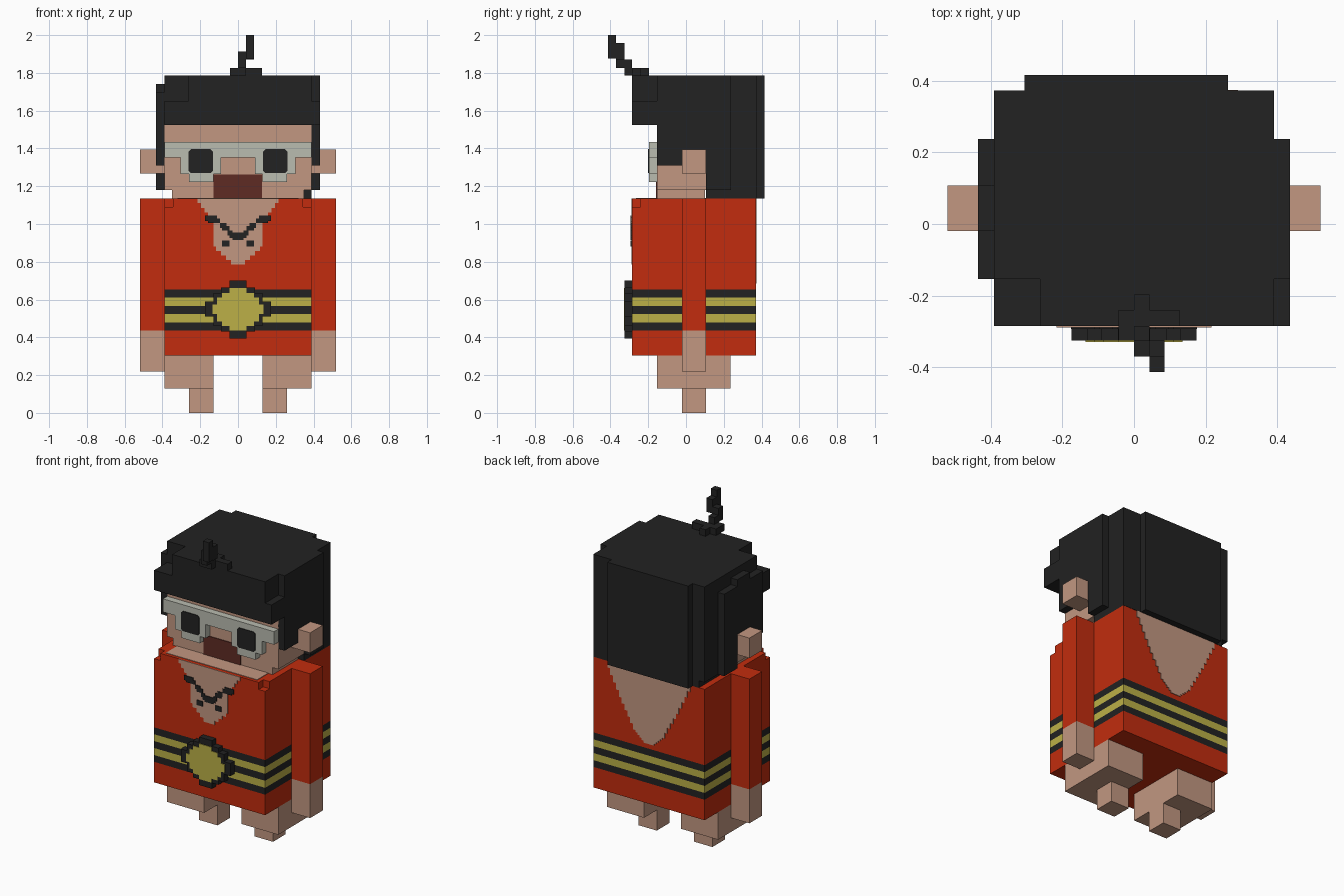
import bpy, bmesh
from mathutils import Vector

cube = bpy.data.objects.get("Cube")
if cube:
    bpy.data.objects.remove(cube, do_unlink=True)


def material(name, rgb):
    lin = [((c / 255 + 0.055) / 1.055) ** 2.4 for c in rgb] + [1.0]
    m = bpy.data.materials.new(name)
    m.use_nodes = True
    m.diffuse_color = lin
    m.node_tree.nodes["Principled BSDF"].inputs["Base Color"].default_value = lin
    return m


ORANGE = material("orange cloth", (194, 44, 14))
SKIN = material("skin", (194, 151, 129))
BLACK = material("black", (34, 34, 34))
YELLOW = material("yellow trim", (188, 176, 71))
WHITE = material("pale frame", (186, 188, 176))
MAROON = material("maroon", (94, 43, 36))


def finish(name, bm, mats):
    bmesh.ops.recalc_face_normals(bm, faces=bm.faces)
    me = bpy.data.meshes.new(name)
    bm.to_mesh(me)
    bm.free()
    for m in mats:
        me.materials.append(m)
    ob = bpy.data.objects.new(name, me)
    bpy.context.collection.objects.link(ob)
    return ob


def add_prism(bm, pts, axis, a, b):
    """Extrude a 2D outline along one axis from a to b."""
    def at(p):
        return {"x": (a, p[0], p[1]), "y": (p[0], a, p[1]), "z": (p[0], p[1], a)}[axis]
    face = bm.faces.new([bm.verts.new(at(p)) for p in pts])
    ext = bmesh.ops.extrude_face_region(bm, geom=[face])
    step = Vector([(b - a) * (axis == k) for k in "xyz"])
    bmesh.ops.translate(bm, vec=step, verts=[v for v in ext["geom"] if isinstance(v, bmesh.types.BMVert)])


def prism(name, pts, axis, a, b, mat):
    bm = bmesh.new()
    add_prism(bm, pts, axis, a, b)
    return finish(name, bm, [mat])


def rect(x0, x1, y0, y1):
    return [(x0, y0), (x1, y0), (x1, y1), (x0, y1)]


def boxes(name, mat, *dims):
    """Joined boxes, each given as x0, x1, y0, y1, z0, z1."""
    bm = bmesh.new()
    for x0, x1, y0, y1, z0, z1 in dims:
        add_prism(bm, rect(x0, x1, y0, y1), "z", z0, z1)
    return finish(name, bm, [mat])


def banded(name, dim, cuts, mats):
    """Box cut at heights, each band taking its own material."""
    bm = bmesh.new()
    add_prism(bm, rect(*dim[:4]), "z", dim[4], dim[5])
    for z in cuts:
        bmesh.ops.bisect_plane(bm, geom=bm.verts[:] + bm.edges[:] + bm.faces[:],
                               plane_co=(0, 0, z), plane_no=(0, 0, 1))
    slots = list(dict.fromkeys(mats))
    for f in bm.faces:
        band = sum(f.calc_center_median().z > z for z in cuts)
        f.material_index = slots.index(mats[band])
    return finish(name, bm, slots)


def stepped(rows):
    """Symmetric stair-edged outline from (half width, bottom, top) rows, top first."""
    right = [p for w, lo, hi in rows for p in ((w, hi), (w, lo))]
    return right + [(-x, z) for x, z in reversed(right)]


def taper(keys, n):
    """Fine steps along straight runs between (half width, height) keys."""
    rows = []
    for (w0, z0), (w1, z1) in zip(keys, keys[1:]):
        for i in range(n):
            rows.append((w0 + (w1 - w0) * (i + 0.5) / n,
                         z0 + (z1 - z0) * (i + 1) / n, z0 + (z1 - z0) * i / n))
    return rows


# Torso with belt stripes, and a shoulder layer with nicked front corners
banded("torso", (-0.39, 0.39, -0.285, 0.37, 0.305, 1.09),
       (0.435, 0.478, 0.523, 0.567, 0.61, 0.654),
       (ORANGE, BLACK, YELLOW, BLACK, YELLOW, BLACK, ORANGE))
prism("shoulders", [(-0.345, -0.285), (0.345, -0.285), (0.345, -0.24), (0.39, -0.24), (0.39, 0.37),
                    (-0.39, 0.37), (-0.39, -0.24), (-0.345, -0.24)], "z", 1.09, 1.135, ORANGE)
boxes("collar_skin", SKIN, (-0.32, 0.32, -0.265, 0.35, 1.135, 1.138))

# Open necklines, front and back
prism("front_neckline", stepped(taper([(0.225, 1.135), (0.13, 1.01)], 5)
      + [(0.13, 0.88, 1.01)] + taper([(0.13, 0.88), (0.025, 0.785)], 4)),
      "y", -0.289, -0.285, SKIN)
prism("back_neckline", stepped(taper([(0.30, 1.135), (0.20, 0.93), (0.10, 0.75), (0.03, 0.685)], 5)),
      "y", 0.37, 0.374, SKIN)

# Chest hair
marks = [(-0.045, 0.045, 0.925, 0.945), (-0.03, 0.03, 0.915, 0.955)]
for s in (-1, 1):
    for a, b, lo, hi in ((0.095, 0.16, 1.005, 1.03), (0.11, 0.175, 1.015, 1.045),
                         (0.045, 0.085, 0.965, 0.99), (0.06, 0.095, 0.98, 1.005),
                         (0.03, 0.055, 0.94, 0.965), (0.045, 0.085, 0.88, 0.912)):
        marks.append((min(s * a, s * b), max(s * a, s * b), lo, hi))
boxes("chest_hair", BLACK, *[(a, b, -0.293, -0.288, lo, hi) for a, b, lo, hi in marks])

# Buckle: stair-edged slab with a yellow plate
prism("buckle_rim", stepped([(0.045, 0.665, 0.70), (0.09, 0.635, 0.665), (0.13, 0.59, 0.635),
                             (0.174, 0.51, 0.59), (0.13, 0.46, 0.51), (0.09, 0.432, 0.46),
                             (0.045, 0.395, 0.432)]), "y", -0.325, -0.285, BLACK)
prism("buckle_plate", stepped([(0.045, 0.635, 0.66), (0.085, 0.61, 0.635), (0.11, 0.575, 0.61),
                               (0.135, 0.523, 0.575), (0.11, 0.485, 0.523), (0.085, 0.46, 0.485),
                               (0.045, 0.435, 0.46)]), "y", -0.329, -0.324, YELLOW)

# Arms, legs, feet and ears on both sides
for side, s in (("left", 1), ("right", -1)):
    def sx(a, b):
        return min(s * a, s * b), max(s * a, s * b)
    banded(side + "_arm", (*sx(0.39, 0.52), -0.02, 0.107, 0.22, 1.135), (0.435,), (SKIN, ORANGE))
    boxes(side + "_leg", SKIN, (*sx(0.13, 0.39), -0.153, 0.235, 0.13, 0.305))
    boxes(side + "_foot", SKIN, (*sx(0.13, 0.26), -0.02, 0.107, 0.0, 0.13))
    boxes(side + "_ear", SKIN, (*sx(0.385, 0.52), -0.02, 0.107, 1.268, 1.395))
    # Dark lens with clipped corners
    c, w, h, k = s * 0.197, 0.064, 0.063, 0.012
    prism(side + "_lens", [(c - w + k, 1.333 - h), (c + w - k, 1.333 - h), (c + w, 1.333 - h + k),
                           (c + w, 1.333 + h - k), (c + w - k, 1.333 + h), (c - w + k, 1.333 + h),
                           (c - w, 1.333 + h - k), (c - w, 1.333 - h + k)], "y", -0.2, -0.195, BLACK)

# Head and face
boxes("head", SKIN, (-0.39, 0.39, -0.153, 0.20, 1.18, 1.56))
boxes("jaw", SKIN, (-0.35, 0.35, -0.153, 0.10, 1.13, 1.18))
boxes("mouth", MAROON, (-0.13, 0.127, -0.158, -0.153, 1.135, 1.262))
half = [(0.39, 1.435), (0.39, 1.352), (0.305, 1.352), (0.305, 1.265), (0.26, 1.265), (0.26, 1.222),
        (0.13, 1.222), (0.13, 1.265), (0.09, 1.265), (0.09, 1.352)]
prism("glasses_frame", half + [(-x, z) for x, z in reversed(half)], "y", -0.196, -0.153, WHITE)

# Hair: crown, fringe, back and side panels
boxes("hair_crown", BLACK, (-0.39, 0.435, -0.153, 0.237, 1.525, 1.785))
prism("hair_fringe_lower", rect(-0.39, 0.435, -0.285, -0.15), "z", 1.525, 1.65, BLACK)
prism("hair_fringe_upper", rect(-0.262, 0.39, -0.285, -0.15), "z", 1.65, 1.785, BLACK)
boxes("hair_back", BLACK, (-0.39, 0.39, 0.15, 0.372, 1.18, 1.785),
      (-0.35, 0.39, 0.107, 0.372, 1.135, 1.18),
      (-0.306, 0.262, 0.37, 0.415, 1.135, 1.785))
lower = [(0.237, 1.18), (0.107, 1.18), (0.107, 1.31), (-0.153, 1.31)]
prism("hair_side_left", lower + [(-0.153, 1.785), (0.237, 1.785)], "x", 0.388, 0.435, BLACK)
prism("hair_side_right", lower + [(-0.153, 1.70), (-0.02, 1.70), (-0.02, 1.742), (0.107, 1.742),
                                  (0.107, 1.70), (0.237, 1.70)], "x", -0.435, -0.388, BLACK)

# Stair-stepped tuft curling forward
boxes("hair_tuft", BLACK, (-0.043, 0.127, -0.285, -0.24, 1.78, 1.827),
      (0.0, 0.043, -0.24, -0.197, 1.78, 1.827),
      (-0.043, 0.043, -0.325, -0.285, 1.785, 1.827),
      (0.0, 0.043, -0.325, -0.285, 1.827, 1.87),
      (0.0, 0.043, -0.37, -0.325, 1.827, 1.913),
      (0.043, 0.085, -0.37, -0.325, 1.87, 1.957),
      (0.043, 0.085, -0.413, -0.37, 1.875, 2.0))
